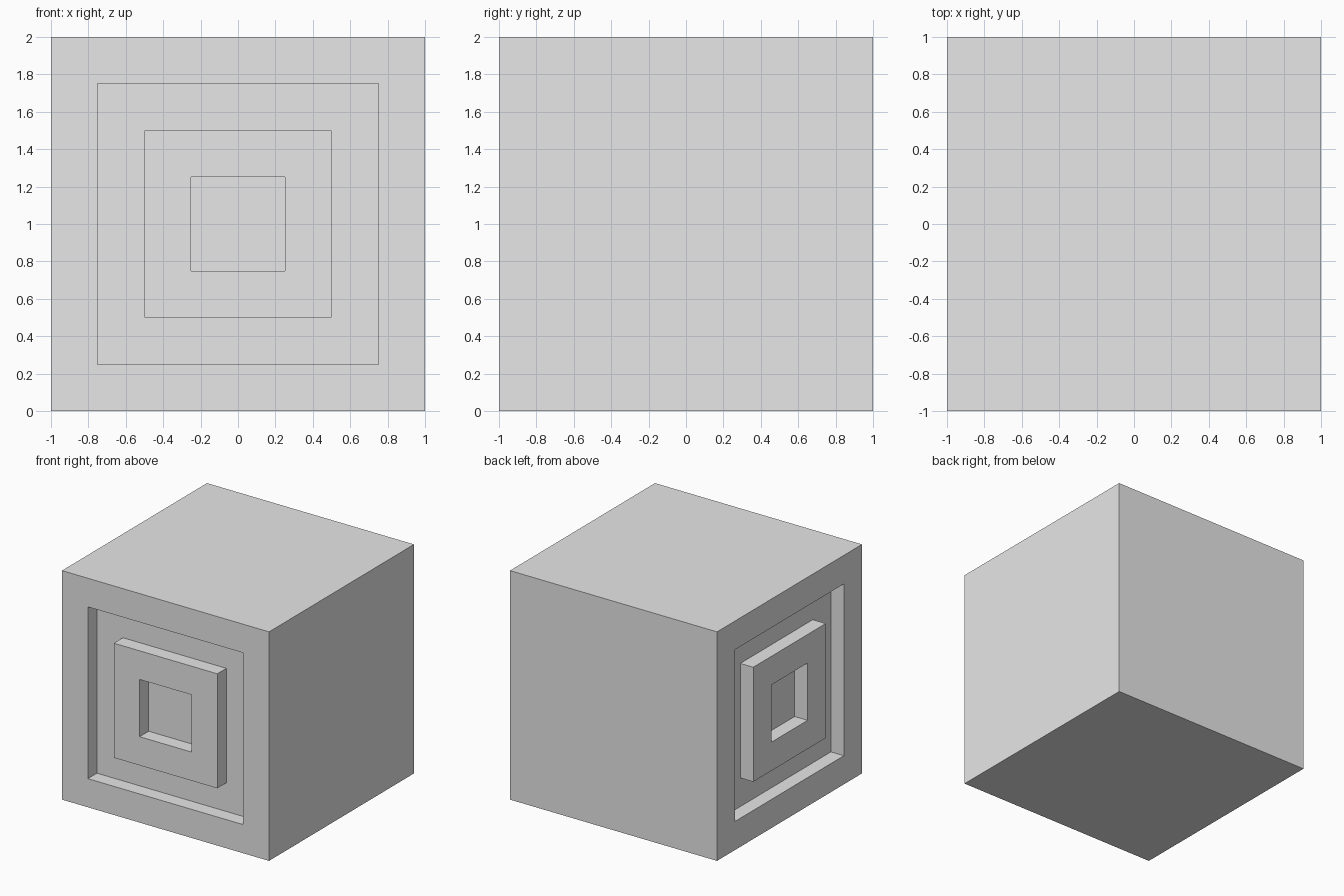
import bpy
import bmesh

SIZE = 2.0
STEP = 0.25     # width of each square ring
DEPTH = 0.125   # depth of each recess

default = bpy.data.objects.get("Cube")
if default:
    bpy.data.objects.remove(default, do_unlink=True)

# Plain grey material
grey = bpy.data.materials.new("light_grey")
grey.use_nodes = True
colour = (0.8, 0.8, 0.8, 1.0)
grey.diffuse_color = colour
grey.node_tree.nodes["Principled BSDF"].inputs["Base Color"].default_value = colour

# Block standing on the ground
bm = bmesh.new()
bmesh.ops.create_cube(bm, size=SIZE)
bmesh.ops.translate(bm, verts=bm.verts, vec=(0, 0, SIZE / 2))
bm.normal_update()

# Nested square recesses on the front and the -x side
panels = [f for f in bm.faces if f.normal.y < -0.9 or f.normal.x < -0.9]
for direction in (-1, 1, -1):
    bmesh.ops.inset_individual(bm, faces=panels, thickness=STEP,
                               use_even_offset=True)
    bmesh.ops.inset_individual(bm, faces=panels, thickness=0,
                               depth=direction * DEPTH)
bm.normal_update()

mesh = bpy.data.meshes.new("recessed_block")
bm.to_mesh(mesh)
bm.free()
mesh.materials.append(grey)
block = bpy.data.objects.new("recessed_block", mesh)
bpy.context.collection.objects.link(block)
